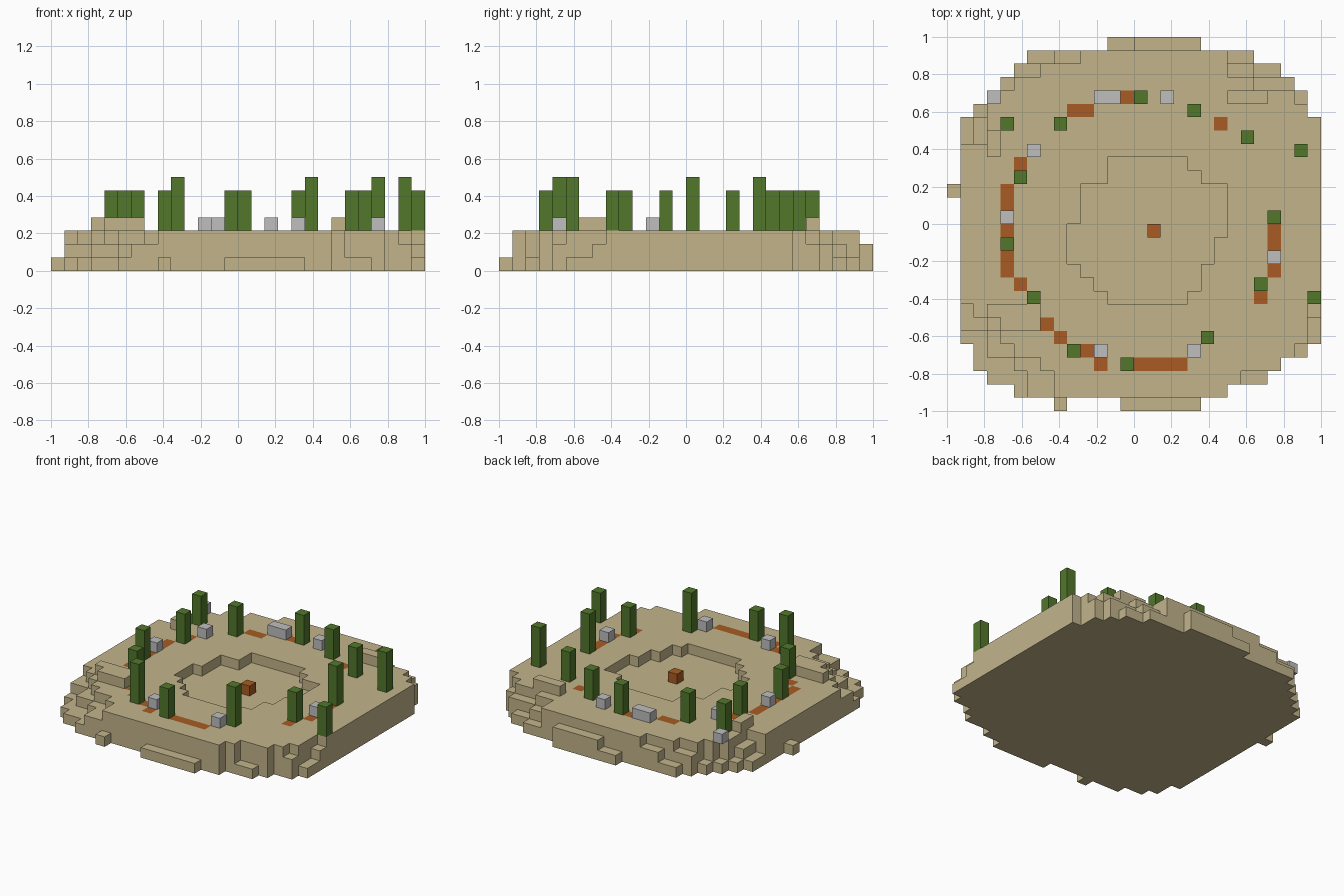
import bpy
import bmesh
from mathutils import Vector

cube = bpy.data.objects.get("Cube")
if cube:
    bpy.data.objects.remove(cube, do_unlink=True)

# The model sits on a square grid of cells; columns run left to right, rows back to front
CELLS = 28
SIZE = 2 / CELLS
TOP = 3


def make_material(name, red, green, blue):
    def linear(c):
        c /= 255
        return c / 12.92 if c <= 0.04045 else ((c + 0.055) / 1.055) ** 2.4
    colour = (linear(red), linear(green), linear(blue), 1)
    mat = bpy.data.materials.new(name)
    mat.use_nodes = True
    mat.diffuse_color = colour
    mat.node_tree.nodes["Principled BSDF"].inputs["Base Color"].default_value = colour
    return mat


sand = make_material("sand", 194, 180, 139)
clay = make_material("orange clay", 168, 92, 35)
leaf = make_material("cactus green", 82, 119, 43)
stone = make_material("pale stone", 191, 191, 191)


def point(col, row, level):
    return Vector((-1 + col * SIZE, 1 - row * SIZE, level * SIZE))


def make_object(name, bm, *materials):
    mesh = bpy.data.meshes.new(name)
    bm.to_mesh(mesh)
    bm.free()
    for mat in materials:
        mesh.materials.append(mat)
    obj = bpy.data.objects.new(name, mesh)
    bpy.context.scene.collection.objects.link(obj)
    return obj


def block(name, col, row, bottom, top, mat, width=1):
    """Upright block standing on one or more cells."""
    bm = bmesh.new()
    bmesh.ops.create_cube(bm, size=1)
    low, high = point(col, row + 1, bottom), point(col + width, row, top)
    bmesh.ops.scale(bm, vec=high - low, verts=bm.verts)
    bmesh.ops.translate(bm, vec=(low + high) / 2, verts=bm.verts)
    return make_object(name, bm, mat)


# Island footprint: overlapping spans of (first column, end column, first row, end row)
footprint = [
    (12, 19, 0, 1), (6, 23, 1, 2), (5, 25, 2, 3), (4, 26, 3, 4), (3, 27, 4, 5),
    (2, 27, 5, 6), (1, 28, 6, 23), (0, 1, 11, 12), (2, 27, 23, 24), (2, 25, 24, 25),
    (3, 24, 25, 26), (5, 21, 26, 27), (8, 9, 27, 28), (13, 19, 27, 28),
]

# Ledges lower than the plateau, grouped by their height in cells
ledges = {
    1: [(12, 14, 0, 1), (6, 8, 1, 2), (21, 23, 1, 2), (23, 25, 2, 3), (4, 5, 3, 4),
        (3, 4, 4, 5), (2, 3, 5, 6), (1, 2, 6, 8), (0, 1, 11, 12), (1, 3, 22, 23),
        (2, 3, 23, 24), (2, 5, 24, 25), (3, 6, 25, 26), (5, 6, 26, 27), (8, 9, 27, 28),
        (13, 19, 27, 28), (22, 24, 25, 26), (27, 28, 21, 23)],
    2: [(14, 19, 0, 1), (8, 10, 1, 2), (5, 7, 2, 3), (21, 23, 2, 3), (23, 26, 3, 4),
        (26, 27, 4, 5), (2, 3, 6, 8), (1, 2, 20, 21), (1, 3, 21, 22), (3, 4, 22, 23),
        (3, 5, 23, 24), (5, 7, 24, 25), (6, 8, 25, 27), (27, 28, 20, 21),
        (26, 27, 23, 24)],
}

# Sunken hollow in the middle, one cell deep
hollow = [
    (12, 18, 9, 10), (12, 19, 10, 11), (10, 21, 11, 14), (9, 21, 14, 15),
    (9, 20, 15, 17), (10, 19, 17, 18), (11, 19, 18, 19), (12, 18, 19, 20),
]

# Low mounds one cell above the plateau
mounds = [(21, 24, 4, 5), (3, 4, 7, 9), (3, 7, 20, 21), (4, 7, 21, 22)]

# Broken clay ring painted on the plateau
ring = [
    (9, 11, 5, 6), (13, 14, 4, 5), (20, 21, 6, 7), (5, 6, 9, 10), (4, 5, 11, 13),
    (4, 5, 14, 15), (4, 5, 16, 18), (5, 6, 18, 19), (7, 8, 21, 22), (8, 9, 22, 23),
    (10, 11, 23, 24), (11, 12, 24, 25), (14, 18, 24, 25), (24, 25, 14, 16),
    (24, 25, 17, 18), (23, 24, 19, 20),
]


def cells(spans):
    return {(c, r) for c0, c1, r0, r1 in spans
            for c in range(c0, c1) for r in range(r0, r1)}


height = {cell: TOP for cell in cells(footprint)}
for level, spans in ledges.items():
    height.update({cell: level for cell in cells(spans)})
height.update({cell: TOP - 1 for cell in cells(hollow)})
height.update({cell: TOP + 1 for cell in cells(mounds)})
painted = cells(ring)

# Island: only the exposed cell faces, joined into one surface
bm = bmesh.new()


def add_face(corners, material_index=0):
    face = bm.faces.new([bm.verts.new(point(*corner)) for corner in corners])
    face.material_index = material_index


for (c, r), h in height.items():
    around = [(c, r), (c, r + 1), (c + 1, r + 1), (c + 1, r)]
    add_face([(x, y, h) for x, y in around], int((c, r) in painted))
    add_face([(x, y, 0) for x, y in reversed(around)])
    beside = [(c - 1, r), (c, r + 1), (c + 1, r), (c, r - 1)]
    for side, neighbour in enumerate(beside):
        a, b = around[side], around[(side + 1) % 4]
        for level in range(height.get(neighbour, 0), h):
            add_face([(*a, level), (*b, level), (*b, level + 1), (*a, level + 1)])
bmesh.ops.remove_doubles(bm, verts=bm.verts, dist=SIZE / 100)
make_object("island", bm, sand, clay)

# Cacti: short ones and tall ones
short_cacti = [(4, 6), (8, 6), (14, 4), (18, 5), (22, 7), (5, 10), (4, 15),
               (23, 18), (6, 19), (27, 19), (13, 24)]
tall_cacti = [(26, 8), (24, 13), (19, 22), (9, 23)]
for name, places, rise in (("short_cactus", short_cacti, 3), ("tall_cactus", tall_cacti, 4)):
    for col, row in places:
        block(name, col, row, TOP, TOP + rise, leaf)

# Rocks, one of them two cells wide
for col, row in [(3, 4), (16, 4), (6, 8), (4, 13), (24, 16), (11, 23), (18, 23)]:
    block("rock", col, row, TOP, TOP + 1, stone)
block("long_rock", 11, 4, TOP, TOP + 1, stone, width=2)

# Clay block on the floor of the hollow
block("centre_block", 15, 14, TOP - 1, TOP, clay)
